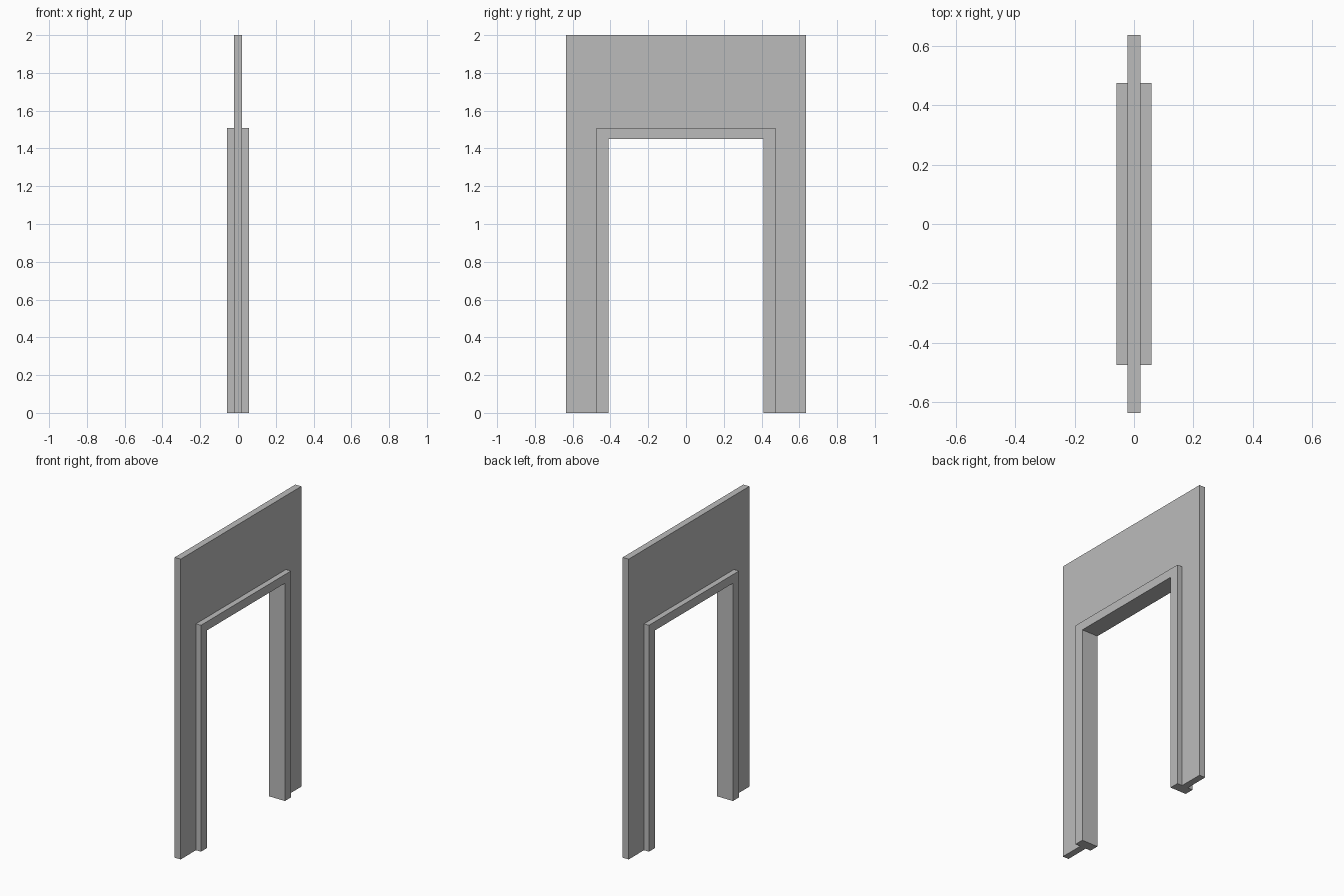
import bpy
import bmesh

cube = bpy.data.objects.get("Cube")
if cube:
    bpy.data.objects.remove(cube, do_unlink=True)

# Plain grey for the whole model
grey = bpy.data.materials.new("plain grey")
grey.use_nodes = True
colour = (0.5, 0.5, 0.5, 1)
grey.diffuse_color = colour
grey.node_tree.nodes["Principled BSDF"].inputs["Base Color"].default_value = colour


def portal(name, outer, inner, thickness):
    """Upright arch: outer and inner are (half width, height)."""
    (ow, oh), (iw, ih) = outer, inner
    half = [(iw, 0), (ow, 0), (ow, oh), (iw, ih)]
    profile = half[:3] + [(-y, z) for y, z in reversed(half[:3])]
    profile += [(-iw, ih), (iw, ih)]
    bm = bmesh.new()
    face = bm.faces.new([bm.verts.new((-thickness / 2, y, z)) for y, z in profile])
    grown = bmesh.ops.extrude_face_region(bm, geom=[face])["geom"]
    verts = [v for v in grown if isinstance(v, bmesh.types.BMVert)]
    bmesh.ops.translate(bm, verts=verts, vec=(thickness, 0, 0))
    bmesh.ops.recalc_face_normals(bm, faces=bm.faces)
    mesh = bpy.data.meshes.new(name)
    bm.to_mesh(mesh)
    bm.free()
    mesh.materials.append(grey)
    obj = bpy.data.objects.new(name, mesh)
    bpy.context.collection.objects.link(obj)
    return obj


# Thin wall panel around the thicker door frame
frame_outer = (0.474, 1.508)
portal("wall_panel", (0.635, 2.0), frame_outer, 0.044)
portal("door_frame", frame_outer, (0.41, 1.45), 0.118)
